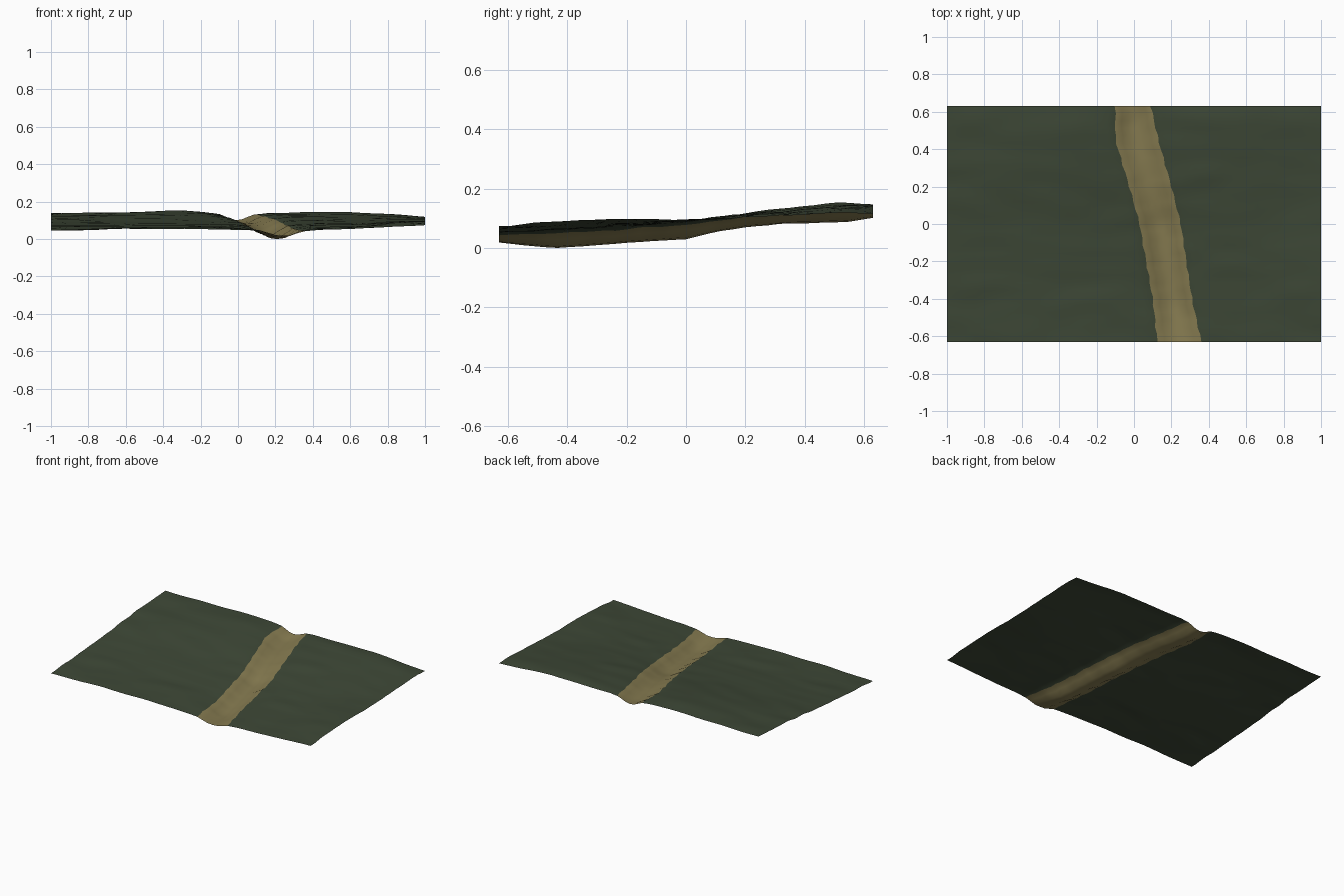
import bpy, bmesh, math
from mathutils import Vector, noise

if "Cube" in bpy.data.objects:
    bpy.data.objects.remove(bpy.data.objects["Cube"])


def material(name, rgb):
    m = bpy.data.materials.new(name)
    m.diffuse_color = (*rgb, 1)
    m.use_nodes = True
    m.node_tree.nodes["Principled BSDF"].inputs["Base Color"].default_value = m.diffuse_color
    return m


def interp(points, t):
    """Piecewise linear lookup in a list of (t, value)."""
    for (a, u), (b, v) in zip(points, points[1:]):
        if t <= b:
            return u + (v - u) * max(0, (t - a) / (b - a))
    return points[-1][1]


# Path edges in plan: y -> x
LEFT = [(-.63, .125), (-.4, .10), (-.2, .065), (0, .03), (.2, -.025), (.45, -.10), (.63, -.10)]
RIGHT = [(-.63, .36), (-.4, .31), (-.2, .28), (0, .25), (.2, .20), (.45, .13), (.63, .09)]

# Ground height along y, for several x stations
GROUND = [
    (-1.0, [(-.63, .05), (-.3, .07), (0, .095), (.3, .125), (.63, .143)]),
    (-.3, [(-.63, .06), (-.3, .07), (0, .095), (.3, .135), (.52, .156), (.63, .15)]),
    (.1, [(-.63, .052), (-.3, .065), (0, .09), (.3, .125), (.55, .142), (.63, .137)]),
    (.6, [(-.63, .056), (-.3, .075), (0, .095), (.3, .125), (.55, .15), (.63, .145)]),
    (1.0, [(-.63, .08), (-.3, .102), (0, .10), (.3, .112), (.52, .126), (.63, .12)]),
]
# Height of the bottom of the sunken path along y
BED = [(-.63, .022), (-.43, .003), (-.2, .022), (0, .034), (.12, .062), (.3, .085), (.55, .092), (.63, .108)]


def ground(x, y):
    base = interp([(gx, interp(prof, y)) for gx, prof in GROUND], x)
    # ripples stretched along x
    return base + .007 * noise.noise(Vector((x * 4, y * 11, 3.1)))


NL, NP, NR, NY = 22, 6, 16, 32
bm = bmesh.new()
rows = []
for j in range(NY + 1):
    y = -.63 + 1.26 * j / NY
    wob = .004 * math.sin(j * 2.3)
    xl, xr = interp(LEFT, y) + wob, interp(RIGHT, y) + wob
    row = []
    for i in range(NL + NP + NR + 1):
        if i <= NL:
            x = -1 + (xl + 1) * i / NL
        elif i <= NL + NP:
            x = xl + (xr - xl) * (i - NL) / NP
        else:
            x = xr + (1 - xr) * (i - NL - NP) / NR
        z = ground(x, y)
        # sink the path, with rounded shoulders and a flat bed
        d = abs((x - (xl + xr) / 2) / ((xr - xl) / 2))
        if d < 1.6:
            bed = interp(BED, y) + .003 * noise.noise(Vector((x * 12, y * 12, 7)))
            w = interp([(0, 1), (.33, .9), (.67, .5), (1, .15), (1.6, 0)], d)
            z += (bed - z) * w
        row.append(bm.verts.new((x, y, z)))
    rows.append(row)

# Sheet faces, coloured by column
for a, b in zip(rows, rows[1:]):
    for i in range(len(a) - 1):
        f = bm.faces.new((a[i], a[i + 1], b[i + 1], b[i]))
        f.material_index = 1 if NL <= i < NL + NP else 0
        f.smooth = True

low = min(v.co.z for v in bm.verts)
for v in bm.verts:
    v.co.z -= low

me = bpy.data.meshes.new("terrain_with_path")
bm.to_mesh(me)
bm.free()
me.materials.append(material("dark grass green", (.047, .064, .037)))
me.materials.append(material("sandy path", (.24, .20, .082)))
bpy.context.collection.objects.link(bpy.data.objects.new("terrain_with_path", me))
